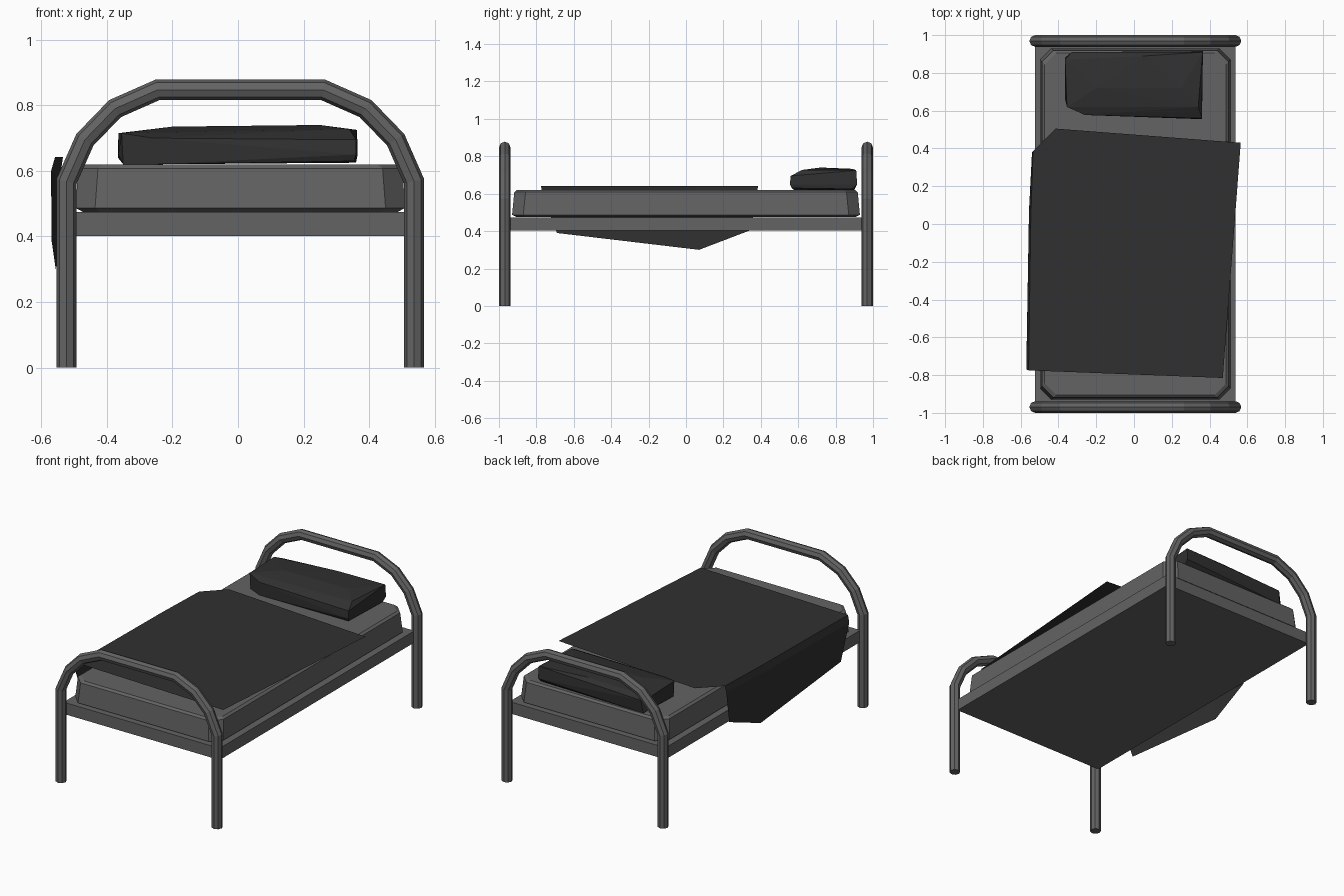
import bpy, bmesh, math
from mathutils import Vector

if "Cube" in bpy.data.objects:
    bpy.data.objects.remove(bpy.data.objects["Cube"])


def material(name, v):
    m = bpy.data.materials.new(name)
    m.diffuse_color = (v, v, v, 1)
    m.use_nodes = True
    m.node_tree.nodes["Principled BSDF"].inputs["Base Color"].default_value = m.diffuse_color
    return m


GREY = material("light_grey", 0.125)
DARK = material("dark_grey", 0.03)


def finish(bm, name, mat, solid=True):
    if solid:
        bmesh.ops.recalc_face_normals(bm, faces=bm.faces)
    me = bpy.data.meshes.new(name)
    bm.to_mesh(me)
    bm.free()
    ob = bpy.data.objects.new(name, me)
    bpy.context.collection.objects.link(ob)
    me.materials.append(mat)
    return ob


def loft(name, rings, mat):
    """Closed skin through equal-length rings, capped at both ends."""
    bm = bmesh.new()
    vs = [[bm.verts.new(p) for p in r] for r in rings]
    n = len(vs[0])
    for a, b in zip(vs, vs[1:]):
        for i in range(n):
            j = (i + 1) % n
            bm.faces.new((a[i], a[j], b[j], b[i]))
    bm.faces.new(vs[0])
    bm.faces.new(vs[-1])
    return finish(bm, name, mat)


# Bent tube ends: eight-sided tube swept along a mitred arch
CX, R = 0.007, 0.031
half = [(0.53, 0), (0.53, 0.568), (0.474, 0.695), (0.382, 0.79), (0.253, 0.847)]
path = [Vector((-x, z)) for x, z in half] + [Vector((x, z)) for x, z in reversed(half)]


def tube_end(name, y):
    rings = []
    for i, p in enumerate(path):
        d0 = (p - path[i - 1]).normalized() if i else Vector((0, 1))
        d1 = (path[i + 1] - p).normalized() if i < len(path) - 1 else Vector((0, -1))
        t = (d0 + d1).normalized()
        n = Vector((-t.y, t.x)) / t.dot(d0)
        ring = []
        for k in range(8):
            a = k * math.pi / 4
            q = p + n * R * math.cos(a)
            ring.append((CX + q.x, y + R * math.sin(a), q.y))
        rings.append(ring)
    loft(name, rings, GREY)


tube_end("head_frame", 0.969)
tube_end("foot_frame", -0.969)


def slab(hx, hy, c, z):
    """Rectangle outline with cut corners."""
    pts = [(hx, hy - c), (hx - c, hy), (c - hx, hy), (-hx, hy - c),
           (-hx, c - hy), (c - hx, -hy), (hx - c, -hy), (hx, c - hy)]
    return [(CX + x, y, z) for x, y in pts]


# Bed base
loft("bed_base", [[(CX + x * 0.53, y * 0.945, z) for x, y in
                   ((1, 1), (-1, 1), (-1, -1), (1, -1))] for z in (0.402, 0.474)], GREY)

# Mattress
loft("mattress", [slab(0.48, 0.905, 0.05, 0.475), slab(0.503, 0.93, 0.06, 0.487),
                  slab(0.494, 0.918, 0.06, 0.608), slab(0.48, 0.905, 0.06, 0.619)], GREY)

# Pillow: faceted hull
bm = bmesh.new()
for p in [(-0.35, 0.62, 0.62), (-0.26, 0.578, 0.62), (0.355, 0.565, 0.63), (0.36, 0.89, 0.625),
          (-0.34, 0.9, 0.62), (-0.366, 0.88, 0.64), (-0.365, 0.66, 0.65), (-0.365, 0.87, 0.715),
          (-0.355, 0.62, 0.715), (-0.26, 0.577, 0.70), (0.36, 0.555, 0.65), (0.36, 0.56, 0.695),
          (0.365, 0.915, 0.65), (0.363, 0.91, 0.725), (0.25, 0.72, 0.74), (0.34, 0.62, 0.727),
          (-0.2, 0.72, 0.735), (-0.33, 0.91, 0.70), (0.06, 0.89, 0.733)]:
    bm.verts.new(p)
res = bmesh.ops.convex_hull(bm, input=bm.verts)
loose = [v for v in bm.verts if not v.link_faces]
bmesh.ops.delete(bm, geom=loose, context='VERTS')
finish(bm, "pillow", DARK)

# Blanket: thin flat sheet with a side hanging over the left edge
bm = bmesh.new()
V = lambda *p: bm.verts.new(p)
edge = [V(-0.534, 0.385, 0.642), V(-0.546, 0.05, 0.642), V(-0.558, -0.775, 0.642)]
fold = [V(-0.54, 0.38, 0.60), V(-0.556, 0.05, 0.60), V(-0.57, -0.77, 0.60)]
hem = [V(-0.535, 0.345, 0.405), V(-0.556, 0.07, 0.30), V(-0.569, -0.69, 0.39)]
bm.faces.new(edge + [V(0.47, -0.815, 0.642), V(0.565, 0.43, 0.642), V(-0.415, 0.505, 0.642)])
for a, b in ((edge, fold), (fold, hem)):
    for i in range(2):
        bm.faces.new((a[i], b[i], b[i + 1], a[i + 1]))
finish(bm, "blanket", DARK, solid=False)
